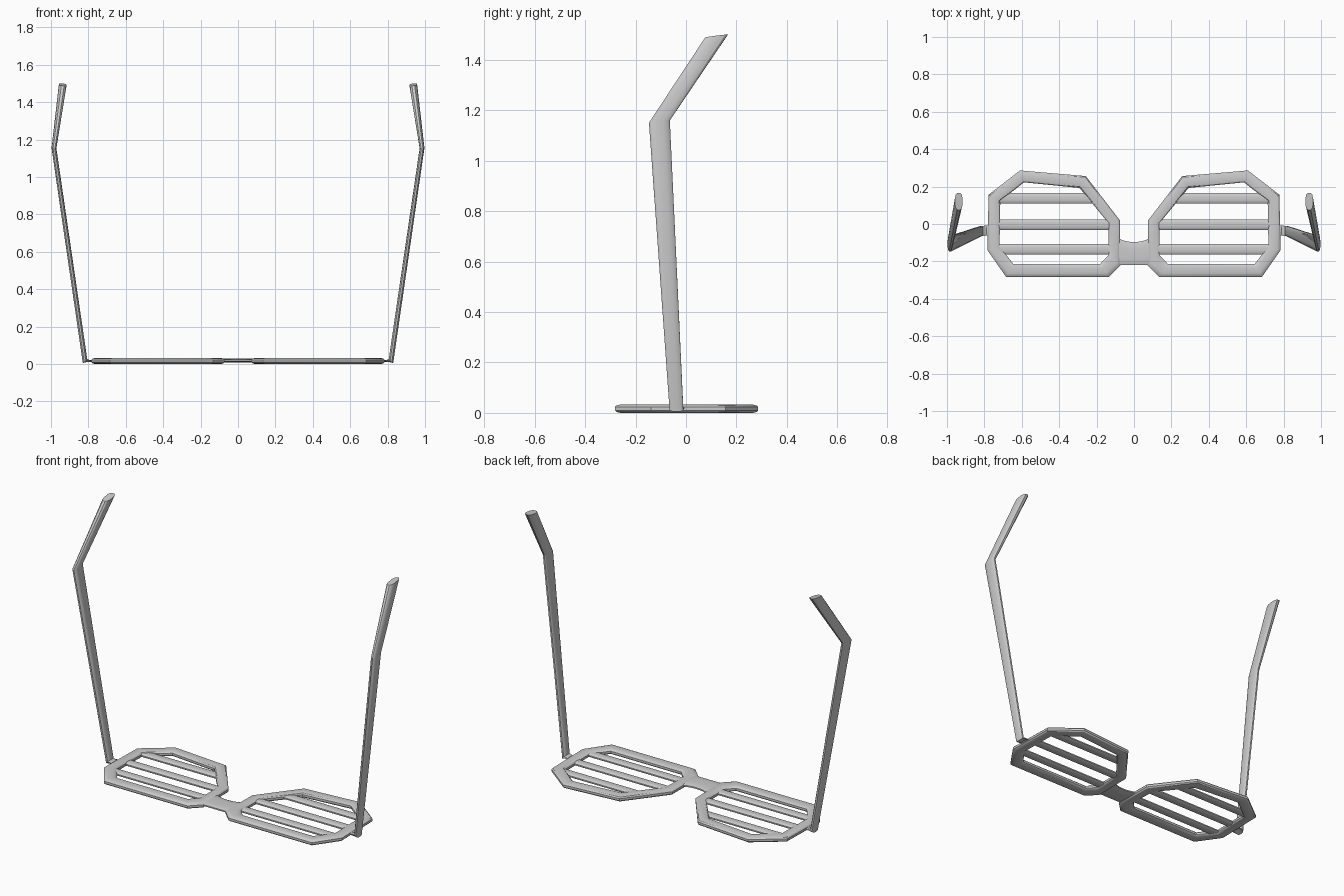
import bpy, bmesh, math
from mathutils import Vector as V

if "Cube" in bpy.data.objects:
    bpy.data.objects.remove(bpy.data.objects["Cube"])


def power(v, e):
    return math.copysign(abs(v) ** e, v)


def loft(name, sections, closed=False, n=12, e=0.7, mirror=True):
    """Skin rounded sections, each given as (centre, half axis a, half axis b)."""
    bm = bmesh.new()
    rings = []
    for c, a, b in sections:
        ring = []
        for i in range(n):
            t = 2 * math.pi * (i + 0.5) / n
            p = V(c) + V(a) * power(math.cos(t), e) + V(b) * power(math.sin(t), e)
            ring.append(bm.verts.new(p))
        rings.append(ring)
    count = len(rings)
    for k in range(count if closed else count - 1):
        r, s = rings[k], rings[(k + 1) % count]
        for i in range(n):
            j = (i + 1) % n
            bm.faces.new((r[i], r[j], s[j], s[i]))
    if not closed:
        bm.faces.new(rings[0][::-1])
        bm.faces.new(rings[-1])
    bmesh.ops.recalc_face_normals(bm, faces=bm.faces)
    mesh = bpy.data.meshes.new(name)
    bm.to_mesh(mesh)
    bm.free()
    ob = bpy.data.objects.new(name, mesh)
    bpy.context.collection.objects.link(ob)
    bpy.ops.object.select_all(action='DESELECT')
    ob.select_set(True)
    bpy.context.view_layer.objects.active = ob
    bpy.ops.object.shade_smooth_by_angle(angle=math.radians(32))
    if mirror:
        ob.modifiers.new("Mirror", 'MIRROR').use_mirror_merge = False
    return ob


def edge_section(p, q, b):
    """Section spanning from edge point p to edge point q with half axis b."""
    p, q = V(p), V(q)
    return ((p + q) / 2, (q - p) / 2, b)


Z = 0.0165  # mid height of the front

# Lens rims: outer and inner outline corners
outer = [(0.257, 0.257), (0.61, 0.287), (0.778, 0.157), (0.785, -0.14),
         (0.685, -0.283), (0.134, -0.283), (0.072, -0.222), (0.075, 0.02)]
inner = [(0.292, 0.192), (0.588, 0.222), (0.714, 0.122), (0.718, -0.118),
         (0.645, -0.213), (0.182, -0.213), (0.136, -0.165), (0.138, 0.005)]
loft("lens_rim", [edge_section((*i, Z), (*o, Z), (0, 0, Z))
                  for i, o in zip(inner, outer)], closed=True)

# Shutter slats
for k, (y, x0, x1) in enumerate([(0.137, 0.205, 0.745), (-0.003, 0.11, 0.75),
                                 (-0.135, 0.11, 0.745)]):
    loft(f"slat_{k + 1}", [((x, y, Z), (0, 0.029, 0), (0, 0, 0.011))
                           for x in (x0, x1)], e=0.8)

# Bridge, dipping at its upper edge
bridge = []
for k in range(9):
    x = -0.1 + 0.025 * k
    top = -0.095 + 2.8 * x * x
    bridge.append(edge_section((x, -0.222, Z + 0.003), (x, top, Z + 0.003), (0, 0, 0.01)))
loft("nose_bridge", bridge, mirror=False)

# Temple arms: hinge stub, straight arm, ear hook
loft("temple_arm", [
    ((0.765, -0.033, Z), (0, 0.027, 0), (0, 0, 0.011)),
    ((0.818, -0.038, Z), (0, 0.028, 0), (0.012, 0, -0.012)),
    edge_section((0.984, -0.148, 1.15), (0.984, -0.063, 1.16), (0.013, 0, 0.001)),
    edge_section((0.937, 0.075, 1.488), (0.937, 0.167, 1.5), (0.021, 0, 0.002)),
], e=0.75)
